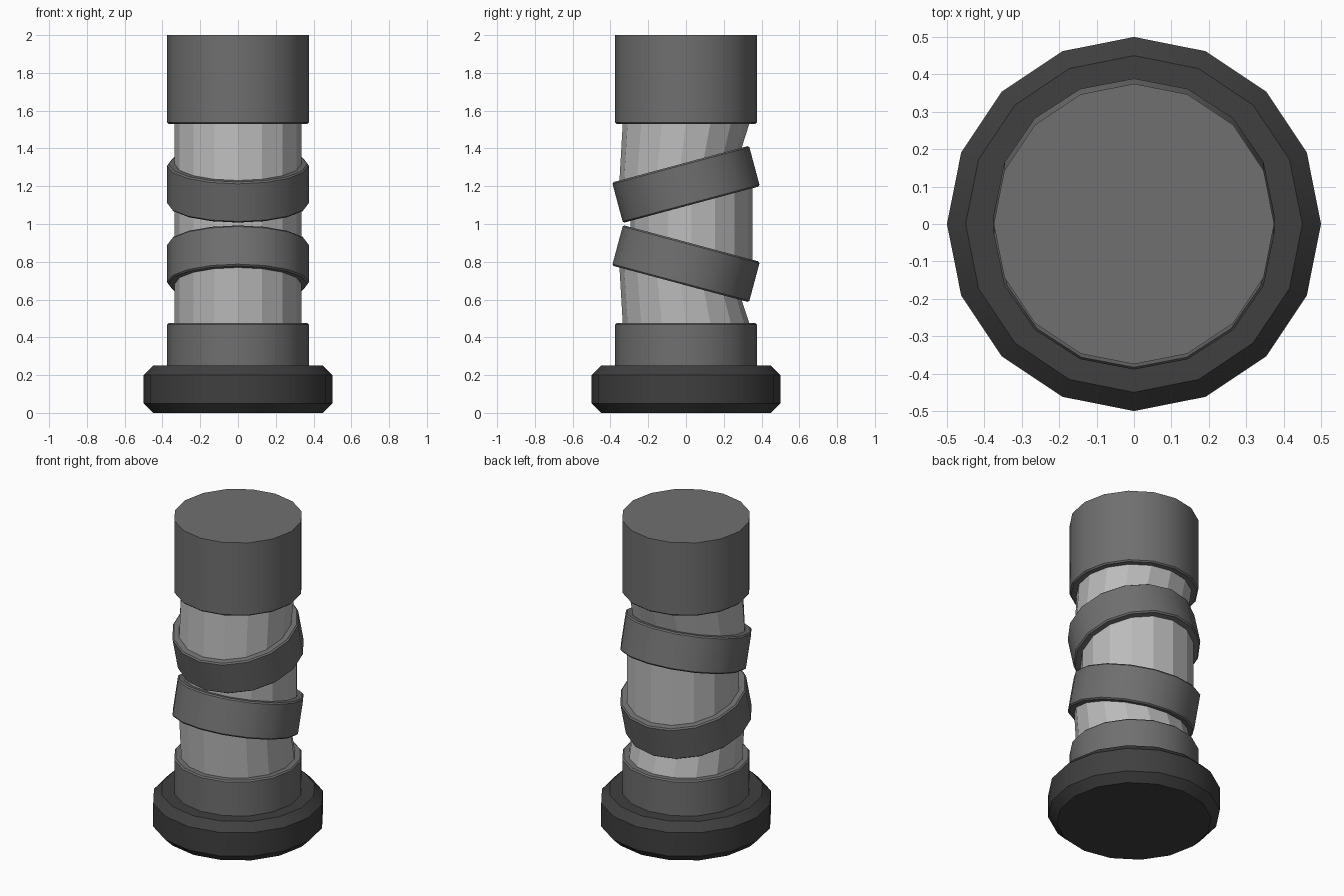
import bpy, bmesh, math
from mathutils import Vector, Matrix

if "Cube" in bpy.data.objects:
    bpy.data.objects.remove(bpy.data.objects["Cube"])

SIDES = 16
R, CORE_R, BEV = 0.375, 0.335, 0.008
TILT = math.radians(15)
RING_Z, RING_HALF = 0.79, 0.111


def material(name, v):
    m = bpy.data.materials.new(name)
    m.diffuse_color = (v, v, v, 1)
    m.use_nodes = True
    m.node_tree.nodes["Principled BSDF"].inputs["Base Color"].default_value = m.diffuse_color
    return m


DARK = material("dark_grey", 0.05)
MID = material("mid_grey", 0.16)
LIGHT = material("light_grey", 0.5)


def loop(r, z, matrix=Matrix()):
    """One 16-sided cross-section, optionally tilted."""
    return [matrix @ Vector((r * math.cos(2 * math.pi * i / SIDES),
                             r * math.sin(2 * math.pi * i / SIDES), z))
            for i in range(SIDES)]


def loft(name, loops, mat, cap_start=False, cap_end=False, smooth=True):
    """Skin a list of cross-sections running upwards."""
    bm = bmesh.new()
    rows = [[bm.verts.new(p) for p in l] for l in loops]
    for a, b in zip(rows, rows[1:]):
        for i in range(SIDES):
            j = (i + 1) % SIDES
            bm.faces.new((a[i], a[j], b[j], b[i]))
    if cap_start:
        bm.faces.new(rows[0][::-1])
    if cap_end:
        bm.faces.new(rows[-1])
    me = bpy.data.meshes.new(name)
    bm.to_mesh(me)
    bm.free()
    me.materials.append(mat)
    ob = bpy.data.objects.new(name, me)
    bpy.context.collection.objects.link(ob)
    if smooth:
        bpy.ops.object.select_all(action='DESELECT')
        ob.select_set(True)
        bpy.context.view_layer.objects.active = ob
        bpy.ops.object.shade_smooth_by_angle(angle=math.radians(30))
    return ob


def profile(points, matrix=Matrix()):
    return [loop(r, z, matrix) for r, z in points]


# Chamfered foot
loft("base", profile([(0.45, 0), (0.5, 0.05), (0.5, 0.2), (0.45, 0.25), (R, 0.25)]),
     DARK, cap_start=True)

# Lower and upper collars
loft("lower_collar", profile([(R, 0.25), (R, 0.475 - BEV), (R - BEV, 0.475), (CORE_R, 0.475)]), MID)
loft("upper_collar", profile([(CORE_R, 1.53), (R - BEV, 1.53), (R, 1.53 + BEV), (R, 2.0)]),
     MID, cap_end=True)

# Two bands tilted in opposite directions
H = RING_HALF
band = [(CORE_R, -H), (R - BEV, -H), (R, -H + BEV), (R, H - BEV), (R - BEV, H), (CORE_R, H)]
low = Matrix.Translation((0, 0, RING_Z)) @ Matrix.Rotation(-TILT, 4, 'X')
high = Matrix.Translation((0, 0, 2 - RING_Z)) @ Matrix.Rotation(TILT, 4, 'X')
loft("lower_band", profile(band, low), MID)
loft("upper_band", profile(band, high), MID)

# Pale core sections between collars and bands
loft("core_lower", [loop(CORE_R, 0.475), loop(CORE_R, -H, low)], LIGHT, smooth=False)
loft("core_middle", [loop(CORE_R, H, low), loop(CORE_R, -H, high)], LIGHT, smooth=False)
loft("core_upper", [loop(CORE_R, H, high), loop(CORE_R, 1.53)], LIGHT, smooth=False)
